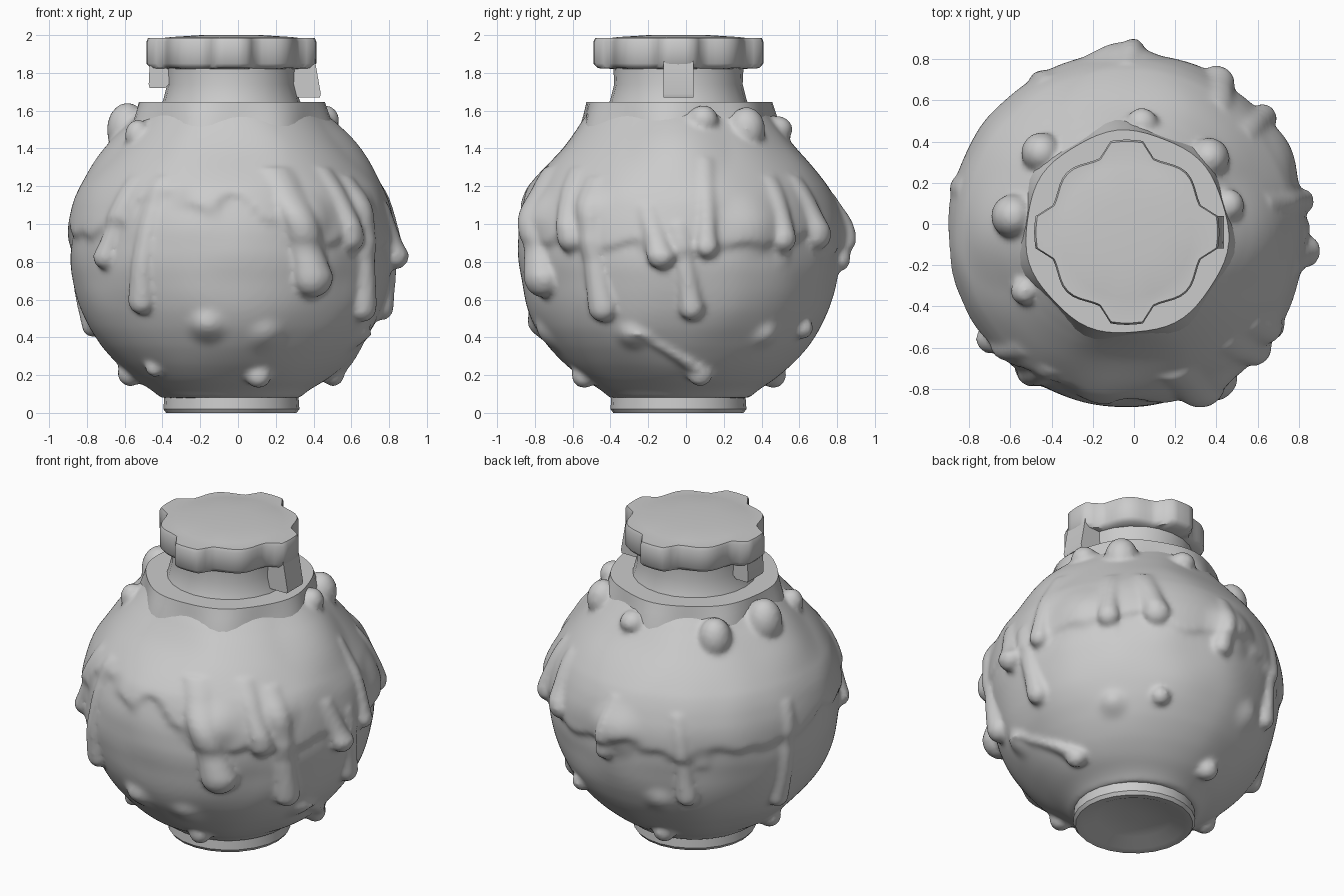
import bpy, bmesh
from math import sin, cos, radians, degrees, pi
from mathutils import Vector, noise

if "Cube" in bpy.data.objects:
    bpy.data.objects.remove(bpy.data.objects["Cube"], do_unlink=True)

AXIS = Vector((-0.035, -0.04, 0))
grey = bpy.data.materials.new("clay grey")
grey.use_nodes = True
grey.diffuse_color = (0.6, 0.6, 0.6, 1)
grey.node_tree.nodes["Principled BSDF"].inputs["Base Color"].default_value = (0.6, 0.6, 0.6, 1)


def lerp_table(table, v):
    for (a, ra), (b, rb) in zip(table, table[1:]):
        if v <= b:
            return ra + (rb - ra) * max(0, (v - a) / (b - a))
    return table[-1][1]


def activate(obj):
    bpy.ops.object.select_all(action='DESELECT')
    obj.select_set(True)
    bpy.context.view_layer.objects.active = obj


def finish(obj, angle=40):
    obj.data.materials.clear()
    obj.data.materials.append(grey)
    activate(obj)
    bpy.ops.object.shade_smooth_by_angle(angle=radians(angle))


def skin(name, rings):
    """Closed tube through rings of points."""
    bm = bmesh.new()
    loops = [[bm.verts.new(p) for p in ring] for ring in rings]
    for lo, hi in zip(loops, loops[1:]):
        for i in range(len(lo)):
            j = (i + 1) % len(lo)
            bm.faces.new((lo[i], lo[j], hi[j], hi[i]))
    bm.faces.new(loops[0][::-1])
    bm.faces.new(loops[-1])
    bmesh.ops.recalc_face_normals(bm, faces=bm.faces)
    mesh = bpy.data.meshes.new(name)
    bm.to_mesh(mesh)
    bm.free()
    obj = bpy.data.objects.new(name, mesh)
    bpy.context.collection.objects.link(obj)
    return obj


def axis_point(r, a, z):
    return AXIS + Vector((r * cos(a), r * sin(a), z))


def lathe(name, rows, count, radius=lambda row, a: row):
    """Stack rings; radius(row, angle) gives the (r, z) of each ring point."""
    angles = [2 * pi * i / count for i in range(count)]
    rings = []
    for row in rows:
        rings.append([axis_point(radius(row, a)[0], a, radius(row, a)[1]) for a in angles])
    return skin(name, rings)


# Round body with a lumpy poured coat over its upper half
PROFILE = [(0.08, 0.34), (0.13, 0.44), (0.2, 0.54), (0.3, 0.645), (0.4, 0.725), (0.5, 0.78),
           (0.6, 0.815), (0.8, 0.852), (1.0, 0.845), (1.15, 0.80), (1.3, 0.71),
           (1.42, 0.62), (1.52, 0.545), (1.6, 0.47), (1.62, 0.45)]
COAT_EDGE = [0.9, 0.9, 1.15, 1.1, 0.95, 0.9, 0.85, 0.85, 0.9, 0.9, 0.85, 0.85, 0.9]
EDGE_TABLE = [(-180 + 30 * i, z) for i, z in enumerate(COAT_EDGE)]
# Lumps: (direction in degrees, height, size, bulge)
LUMPS = [(92, 0.95, 0.2, 0.05), (-62, 1.05, 0.17, 0.04), (-35, 1.1, 0.15, 0.03),
         (-100, 0.45, 0.12, 0.05), (28, 1.0, 0.2, 0.03), (40, 0.4, 0.1, 0.04),
         (-20, 0.4, 0.1, 0.04), (-75, 0.4, 0.12, 0.03), (110, 0.5, 0.12, 0.03),
         (0, 1.42, 0.3, 0.045), (180, 1.42, 0.3, 0.03), (-90, 1.4, 0.3, -0.03), (90, 1.4, 0.3, -0.02)]


def base_radius(z):
    return sum(lerp_table(PROFILE, z + d) for d in (-0.05, -0.025, 0, 0.025, 0.05)) / 5


def body_point(z, a):
    deg = (degrees(a) + 180) % 360 - 180
    r = base_radius(z)
    p = Vector((r * cos(a), r * sin(a), z))
    edge = lerp_table(EDGE_TABLE, deg) + 0.12 * noise.noise(p * 6)
    t = min(1, max(0, (z - edge) / 0.07 + 0.5))
    fade = min(1, max(0, (1.5 - z) / 0.3))
    r += 0.026 * t * t * (3 - 2 * t) * fade
    r += 0.012 * noise.noise(p * 3.5) * (0.35 + 0.65 * fade)
    for d, h, size, bulge in LUMPS:
        c = Vector((cos(radians(d)), sin(radians(d)), 0)) * lerp_table(PROFILE, h)
        c.z = h
        q = (p - c).length / size
        r += bulge * max(0, 1 - q * q) ** 2
    return r, z


def surface(deg, z, lift=0.0):
    a = radians(deg)
    return axis_point(body_point(z, a)[0] + lift, a, z)


body = lathe("body", [0.08 + 1.54 * i / 80 for i in range(81)], 128, body_point)
lumps = []

# Drips that rise out of the coat: (start angle, end angle, top, tip, radius)
DRIPS = [(-120, -126, 1.25, 0.52, 0.075), (-132, -142, 1.25, 0.76, 0.07), (165, 165, 1.1, 0.4, 0.065),
         (-70, -59, 1.3, 0.61, 0.115), (-36, -30, 1.25, 0.48, 0.08), (0, 5, 1.0, 0.49, 0.07),
         (11, 10, 1.35, 0.82, 0.06), (118, 122, 1.1, 0.5, 0.065), (54, 59, 1.25, 0.86, 0.085),
         (40, 40, 1.25, 0.85, 0.07), (-48, -42, 1.3, 0.85, 0.08), (-12, -6, 1.1, 0.76, 0.08),
         (90, 87, 1.15, 0.75, 0.06), (-18, 12, 0.42, 0.14, 0.07)]
for a0, a1, top, tip, rad in DRIPS:
    steps = 14
    spine = []
    for i in range(steps + 1):
        t = i / steps
        p = surface(a0 + (a1 - a0) * t, top + (tip + rad - top) * t, rad * (t * 0.85 - 0.85))
        spine.append((p, rad * (1.15 - 0.6 * t + 0.45 * t ** 4)))
    end = spine[-1][0]
    spine += [(end - Vector((0, 0, rad * sin(t))), rad * cos(t)) for t in (0.4, 0.8, 1.2, 1.5)]
    out = Vector((cos(radians(a1)), sin(radians(a1)), 0))
    side = Vector((-out.y, out.x, 0))
    lumps.append(skin("drip", [[p + r * (out * cos(k * pi / 8) * 0.9 + side * sin(k * pi / 8))
                                for k in range(16)] for p, r in spine]))

# Loose blobs on the belly and shoulder: (angle, height, radius, height stretch)
BLOBS = [(-74, 0.2, 0.07, 1), (180, 0.21, 0.07, 1), (105, 0.2, 0.07, 1), (-135, 0.24, 0.05, 1),
         (62, 0.45, 0.06, 1), (137, 1.47, 0.1, 1.3), (172, 1.5, 0.11, 1.3), (82, 1.5, 0.08, 0.9),
         (42, 1.5, 0.1, 1.2), (15, 1.55, 0.08, 1), (-150, 1.47, 0.07, 1.2)]
for deg, z, rad, stretch in BLOBS:
    bpy.ops.mesh.primitive_uv_sphere_add(segments=16, ring_count=10, radius=rad,
                                         location=surface(deg, z, -0.2 * rad))
    bpy.context.object.scale.z = stretch
    lumps.append(bpy.context.object)

# Melt drips and blobs into the body
activate(body)
for obj in lumps:
    obj.select_set(True)
bpy.ops.object.join()
remesh = body.modifiers.new("melt", 'REMESH')
remesh.mode = 'VOXEL'
remesh.voxel_size = 0.016
soften = body.modifiers.new("soften", 'SMOOTH')
soften.factor = 0.5
soften.iterations = 6
for name in ("melt", "soften"):
    bpy.ops.object.modifier_apply(modifier=name)
finish(body, 70)

# Collar ledge with a wavy skirt
COLLAR = [(0.535, 1.47, 0.02), (0.52, 1.53, 0.02), (0.505, 1.59, 0.012), (0.492, 1.645, 0.006),
          (0.35, 1.645, 0)]
finish(lathe("collar", COLLAR, 64, lambda row, a: (row[0] + row[2] * cos(7 * a + 1), row[1])))

# Foot ring with a dished underside
FOOT = [(0.05, 0.05), (0.22, 0.04), (0.3, 0.005), (0.345, 0), (0.36, 0.02), (0.355, 0.09), (0.42, 0.14)]
finish(lathe("foot", FOOT, 24))

# Neck
finish(lathe("neck", [(0.375, 1.62), (0.36, 1.66), (0.34, 1.74), (0.345, 1.84)], 24))


# Cap with four raised lugs
def cap_point(row, a):
    scale, z, bump = row
    off = abs((degrees(a) + 45) % 90 - 45)
    lug = min(1, max(0, (18 - off) / 8))
    return scale * (0.397 + bump * (0.015 * cos(8 * a) * (1 - lug) + 0.053 * lug)), z


CAP = [(0.82, 1.82, 0), (0.95, 1.825, 1), (1, 1.85, 1), (1, 1.965, 1), (0.98, 1.985, 1),
       (0.88, 1.985, 0.2), (0.8, 1.99, 0), (0.4, 2.0, 0)]
finish(lathe("cap", CAP, 72, cap_point), 50)

# Clasps that hang from the cap's side lugs
for name, turn, reach, low in (("left_clasp", 0, 0.475, 1.67), ("right_clasp", pi, 0.44, 1.72)):
    rings = []
    for z, inner, outer in ((low, 0.36, reach), (low + 0.02, 0.34, reach + 0.005), (1.95, 0.33, 0.435)):
        rings.append([axis_point(r, turn + s * 0.08 / r, z)
                      for r, s in ((inner, -1), (outer, -1), (outer, 1), (inner, 1))])
    finish(skin(name, rings))
